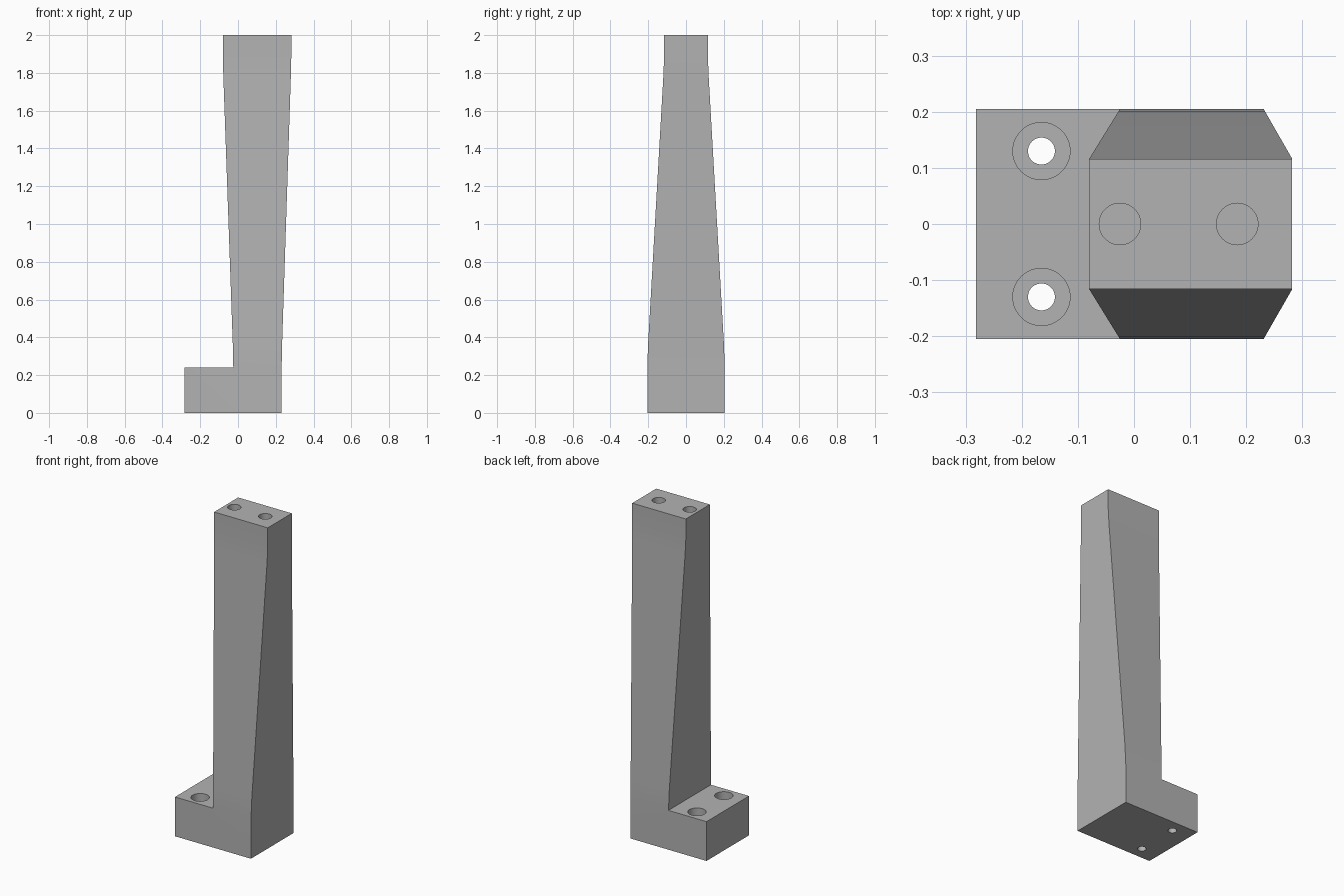
import bpy
import bmesh
import math

cube = bpy.data.objects.get("Cube")
if cube:
    bpy.data.objects.remove(cube, do_unlink=True)

grey = bpy.data.materials.new("plain_grey")
grey.use_nodes = True
colour = (0.45, 0.45, 0.45, 1)
grey.diffuse_color = colour
grey.node_tree.nodes["Principled BSDF"].inputs["Base Color"].default_value = colour

FOOT_TOP = 0.24
FOOT_X = -0.282

# Post: rectangular sections (z, taper), widening in x and narrowing in y
sections = [(0, 0), (FOOT_TOP, 0), (0.36, 0.045), (1.78, 0.955), (1.88, 1), (2, 1)]


def mix(a, b, t):
    return a + (b - a) * t


bm = bmesh.new()
rings = []
for z, t in sections:
    x0, x1 = mix(-0.025, -0.08, t), mix(0.231, 0.282, t)
    y = mix(0.205, 0.116, t)
    rings.append([bm.verts.new(p) for p in
                  ((x0, -y, z), (x1, -y, z), (x1, y, z), (x0, y, z))])
bm.faces.new(rings[0][::-1])
bm.faces.new(rings[-1])
for low, high in zip(rings, rings[1:]):
    for i in range(4):
        j = (i + 1) % 4
        bm.faces.new((low[i], low[j], high[j], high[i]))

# Foot: lower part of the post pulled out sideways
bm.faces.ensure_lookup_table()
face = next(f for f in bm.faces
            if rings[0][0] in f.verts and rings[0][3] in f.verts
            and rings[1][0] in f.verts)
pulled = bmesh.ops.extrude_face_region(bm, geom=[face])["geom"]
for v in pulled:
    if isinstance(v, bmesh.types.BMVert):
        v.co.x = FOOT_X
if face.is_valid:
    bm.faces.remove(face)
bmesh.ops.recalc_face_normals(bm, faces=bm.faces)
mesh = bpy.data.meshes.new("column_bracket")
bm.to_mesh(mesh)
bm.free()
mesh.materials.append(grey)
bracket = bpy.data.objects.new("column_bracket", mesh)
bpy.context.collection.objects.link(bracket)


def drill(name, x, y, radius, bottom, top):
    """Cut a round vertical hole in the bracket."""
    bpy.ops.mesh.primitive_cylinder_add(
        vertices=48, radius=radius, depth=top - bottom,
        location=(x, y, (top + bottom) / 2))
    cutter = bpy.context.object
    cutter.name = name
    cutter.data.materials.append(grey)
    mod = bracket.modifiers.new(name, "BOOLEAN")
    mod.operation = "DIFFERENCE"
    mod.solver = "EXACT"
    mod.object = cutter
    bpy.ops.object.select_all(action="DESELECT")
    bpy.context.view_layer.objects.active = bracket
    bracket.select_set(True)
    bpy.ops.object.modifier_apply(modifier=name)
    bpy.data.objects.remove(cutter, do_unlink=True)


# Counterbored screw holes through the foot
for y in (-0.13, 0.13):
    drill("screw_hole", -0.165, y, 0.024, -0.1, FOOT_TOP + 0.1)
    drill("counterbore", -0.165, y, 0.051, FOOT_TOP - 0.12, FOOT_TOP + 0.1)

# Blind holes in the top end
for x in (-0.025, 0.184):
    drill("top_hole", x, 0, 0.037, 1.75, 2.1)

bpy.ops.object.shade_smooth_by_angle(angle=math.radians(30))
